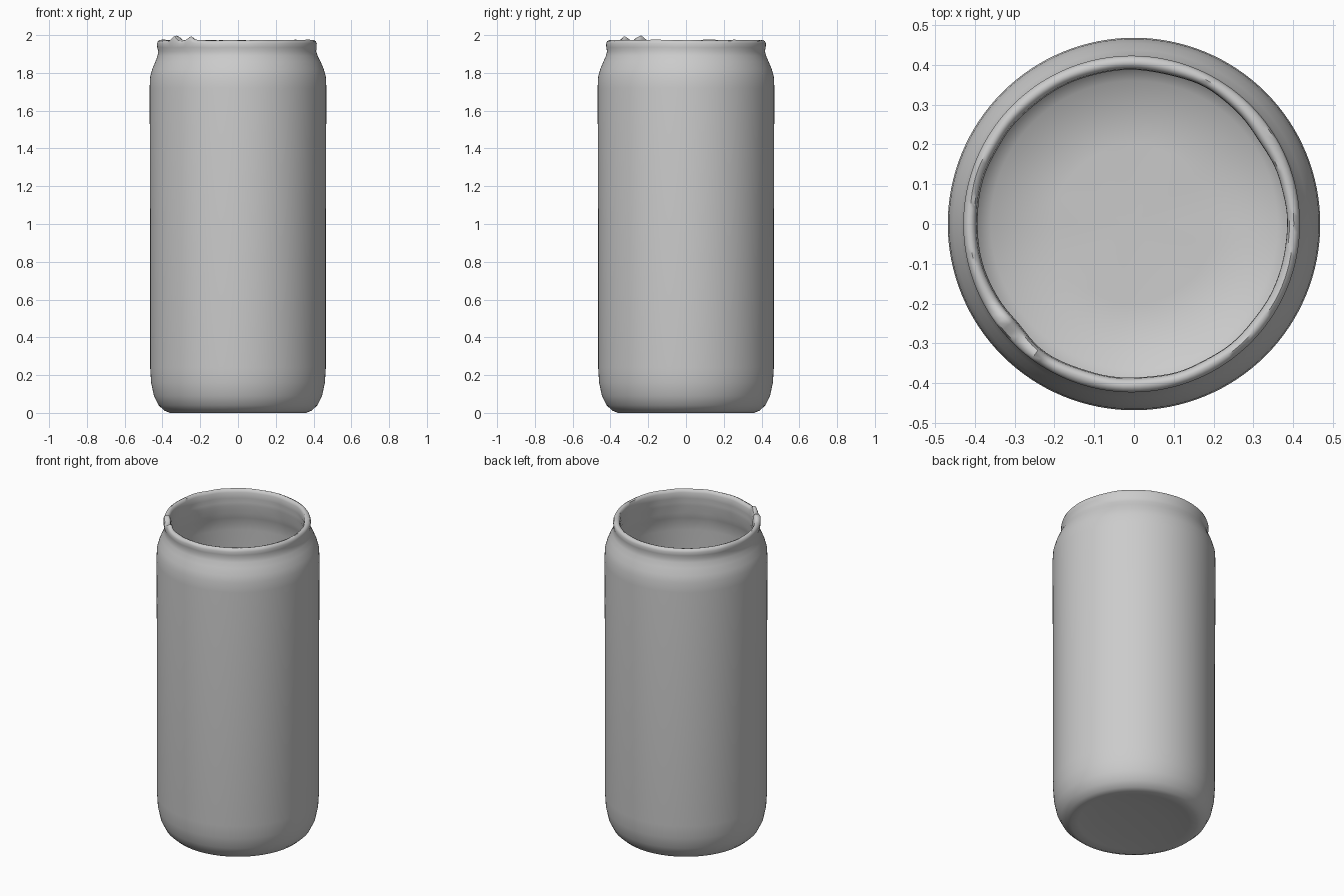
import bpy, bmesh, math
from mathutils import Vector, noise

cube = bpy.data.objects.get("Cube")
if cube:
    bpy.data.objects.remove(cube, do_unlink=True)

SEGMENTS = 128

grey = bpy.data.materials.new("plain grey")
grey.use_nodes = True
colour = (0.6, 0.6, 0.6, 1)
grey.diffuse_color = colour
grey.node_tree.nodes["Principled BSDF"].inputs["Base Color"].default_value = colour

# Outer base and wall, rounded shoulder, beaded lip, then the inside down to the floor
profile = [
    (0, 0.02), (0.2, 0.016), (0.32, 0.006), (0.36, 0), (0.39, 0.012),
    (0.42, 0.04), (0.445, 0.09), (0.46, 0.16), (0.465, 0.24),
    (0.465, 1.0), (0.468, 1.72), (0.465, 1.78), (0.454, 1.82),
    (0.437, 1.86), (0.424, 1.89), (0.418, 1.915), (0.422, 1.935),
    (0.423, 1.955), (0.418, 1.968), (0.407, 1.974), (0.396, 1.97),
    (0.39, 1.955), (0.388, 1.92), (0.394, 1.89), (0.392, 1.87),
    (0.404, 1.84), (0.403, 1.82), (0.42, 1.78), (0.43, 1.7),
    (0.43, 0.24), (0.415, 0.13), (0.36, 0.07), (0.2, 0.06), (0, 0.06),
]


def angle_bump(angle, centre, width):
    """Soft bump around the rim, peaking at one direction."""
    gap = math.remainder(angle - math.radians(centre), math.tau)
    return math.exp(-(gap / width) ** 2)


def lip_wobble(v, inside):
    """Uneven, hand-worn lip."""
    fade = min(1, max(0, (v.z - 1.86) / 0.08))
    angle = math.atan2(v.y, v.x)
    wave = noise.noise(Vector((v.x, v.y, 0.3)) * 9)
    v.z += fade * 0.004 * wave
    if v.z > 1.94:
        v.z += 0.026 * angle_bump(angle, 217, 0.07) + 0.02 * angle_bump(angle, 233, 0.05)
    if inside and v.z > 1.8:
        dent = angle_bump(angle, 36, 0.2) + angle_bump(angle, 222, 0.15)
        shrink = 1 - 0.02 * dent + 0.012 * wave
        v.x *= shrink
        v.y *= shrink
    v.x -= 0.006 * fade


# Jar body turned from the profile
bm = bmesh.new()
points = [bm.verts.new((r, 0, z)) for r, z in profile]
edges = [bm.edges.new(pair) for pair in zip(points, points[1:])]
bmesh.ops.spin(bm, geom=points + edges, cent=(0, 0, 0), axis=(0, 0, 1),
               angle=math.tau, steps=SEGMENTS, use_duplicate=False)
bmesh.ops.remove_doubles(bm, verts=bm.verts, dist=0.0005)
bmesh.ops.recalc_face_normals(bm, faces=bm.faces)
for v in bm.verts:
    if v.co.z > 1.75:
        lip_wobble(v.co, math.hypot(v.co.x, v.co.y) < 0.41)

# Gently uneven inner floor
for v in bm.verts:
    if 0.05 < v.co.z < 0.08 and math.hypot(v.co.x, v.co.y) < 0.37:
        v.co.z += 0.008 * noise.noise(v.co * 4)

mesh = bpy.data.meshes.new("jar")
bm.to_mesh(mesh)
bm.free()
mesh.materials.append(grey)
jar = bpy.data.objects.new("jar", mesh)
bpy.context.collection.objects.link(jar)

bpy.ops.object.select_all(action="DESELECT")
jar.select_set(True)
bpy.context.view_layer.objects.active = jar
bpy.ops.object.shade_smooth_by_angle(angle=math.radians(50))
